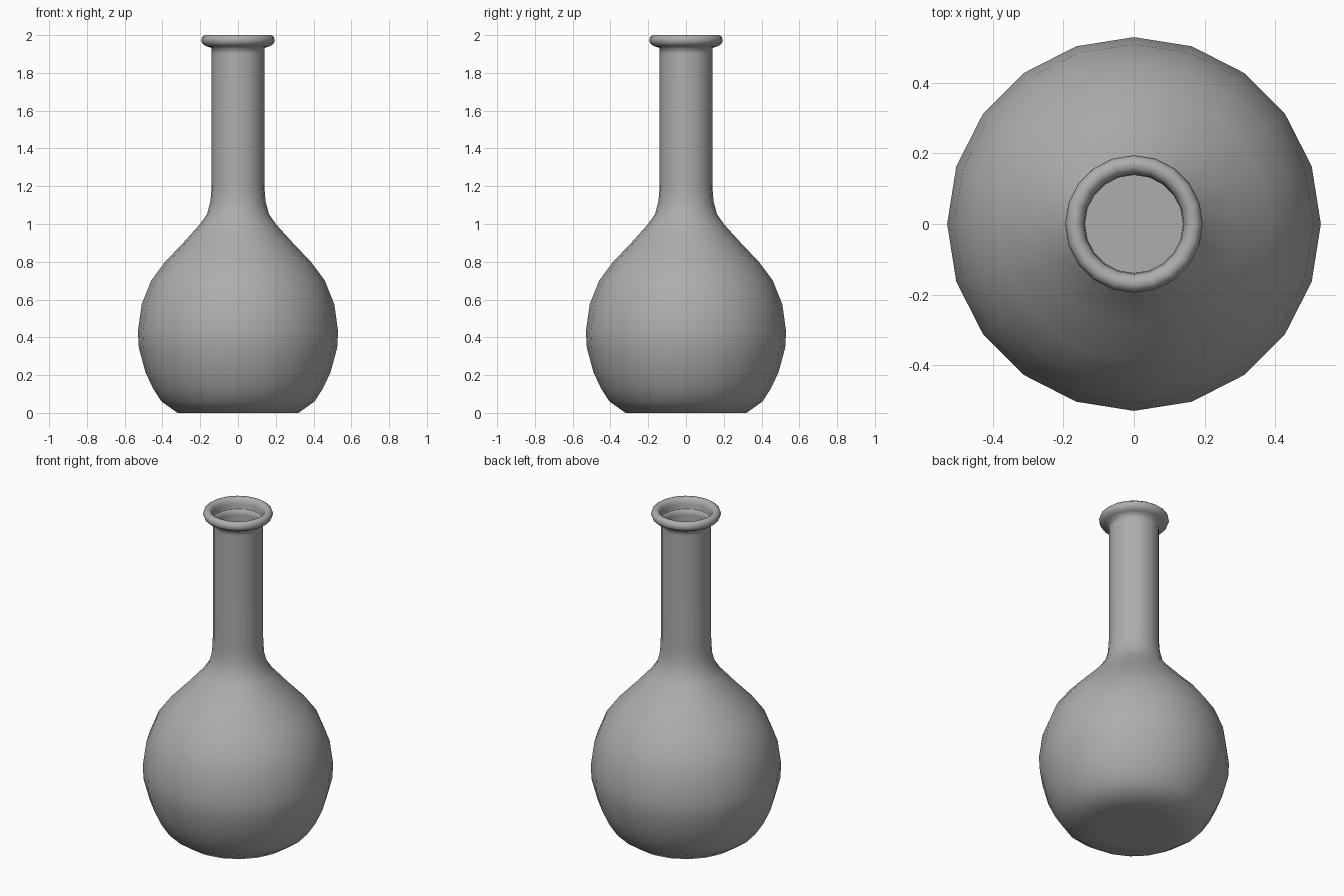
import bpy, bmesh, math

if "Cube" in bpy.data.objects:
    bpy.data.objects.remove(bpy.data.objects["Cube"])

SIDES = 20


def lathe(name, profile, cap_bottom=False):
    """Spin an (r, z) profile about the z axis into a smooth shell."""
    bm = bmesh.new()
    rings = []
    for r, z in profile:
        rings.append([bm.verts.new((r * math.cos(2 * math.pi * i / SIDES),
                                    r * math.sin(2 * math.pi * i / SIDES), z))
                      for i in range(SIDES)])
    for a, b in zip(rings, rings[1:]):
        for i in range(SIDES):
            j = (i + 1) % SIDES
            bm.faces.new((a[i], a[j], b[j], b[i]))
    if cap_bottom:
        bm.faces.new(list(reversed(rings[0])))
    for f in bm.faces:
        f.smooth = True
    mesh = bpy.data.meshes.new(name)
    bm.to_mesh(mesh)
    bm.free()
    obj = bpy.data.objects.new(name, mesh)
    bpy.context.collection.objects.link(obj)
    return obj


# One continuous thin wall: flat base, round bulb, straight neck, rolled lip
base = [(0.2, 0.003), (0.32, 0.0)]
bulb = [(0.405, 0.06), (0.45, 0.13), (0.49, 0.215), (0.525, 0.345), (0.53, 0.43),
        (0.51, 0.575), (0.46, 0.70), (0.386, 0.80), (0.29, 0.90)]
neck = [(0.20, 1.0), (0.163, 1.055), (0.146, 1.12), (0.141, 1.18), (0.14, 1.24),
        (0.14, 1.90), (0.14, 1.932)]
lip = [(0.168, 1.941), (0.187, 1.953), (0.195, 1.972), (0.19, 1.99), (0.177, 2.0),
       (0.16, 1.999), (0.147, 1.988), (0.142, 1.97), (0.139, 1.936)]
flask = lathe("flask_body", base + bulb + neck + lip, cap_bottom=True)

# Mid-grey surface
grey = bpy.data.materials.new("mid_grey")
grey.diffuse_color = (0.42, 0.42, 0.42, 1.0)
grey.use_nodes = True
grey.node_tree.nodes["Principled BSDF"].inputs["Base Color"].default_value = grey.diffuse_color
flask.data.materials.append(grey)
